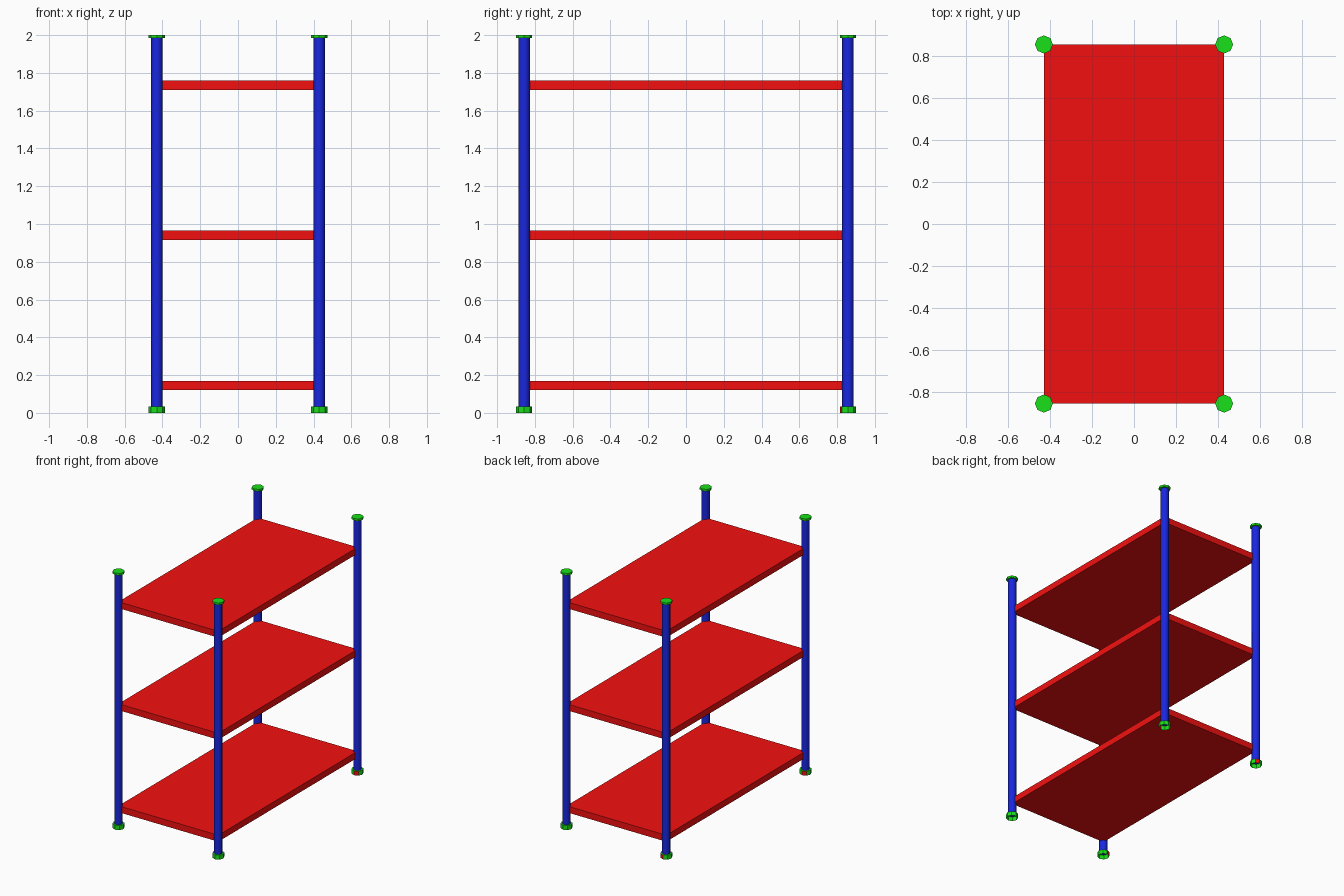
import bpy, bmesh
from math import radians, pi
from mathutils import Matrix

if "Cube" in bpy.data.objects:
    bpy.data.objects.remove(bpy.data.objects["Cube"])

PX, PY = 0.43, 0.857          # post centre positions


def material(name, rgb):
    m = bpy.data.materials.new(name)
    m.diffuse_color = (*rgb, 1)
    m.use_nodes = True
    m.node_tree.nodes["Principled BSDF"].inputs["Base Color"].default_value = m.diffuse_color
    return m


RED = material("red", (0.9, 0.005, 0.005))
BLUE = material("blue", (0.01, 0.02, 0.75))
GREEN = material("green", (0.01, 0.75, 0.01))


def finish(bm, name, mats, smooth=False):
    me = bpy.data.meshes.new(name)
    for f in bm.faces:
        f.smooth = smooth and abs(f.normal.z) < 0.9
    bm.to_mesh(me)
    bm.free()
    for m in mats:
        me.materials.append(m)
    ob = bpy.data.objects.new(name, me)
    bpy.context.collection.objects.link(ob)
    return ob


def octagon(name, x, y, z0, z1, r, mats, open_bottom=False, red_angle=None, smooth=False):
    """Eight-sided cylinder with vertices on the axes."""
    bm = bmesh.new()
    low = [bm.verts.new(Matrix.Rotation(i * pi / 4, 3, 'Z') @ Matrix.Identity(3).col[0] * r) for i in range(8)]
    for v in low:
        v.co.x += x
        v.co.y += y
        v.co.z = z0
    high = [bm.verts.new((v.co.x, v.co.y, z1)) for v in low]
    for i in range(8):
        j = (i + 1) % 8
        f = bm.faces.new((low[i], low[j], high[j], high[i]))
        if red_angle is not None and abs(i * 45 + 22.5 - red_angle % 360) < 1:
            f.material_index = 1
    bm.faces.new(high)
    if not open_bottom:
        bm.faces.new(low[::-1])
    bm.normal_update()
    return finish(bm, name, mats, smooth)


# Posts with top caps and open-bottomed feet; some feet have one red facet
red_facets = {(1, 1): -67.5, (-1, -1): 112.5, (-1, 1): 67.5}
for sx in (-1, 1):
    for sy in (-1, 1):
        tag = ("left" if sx < 0 else "right") + "_" + ("front" if sy < 0 else "back")
        x, y = sx * PX, sy * PY
        octagon("post_" + tag, x, y, 0.03, 1.99, 0.03, [BLUE], smooth=True)
        octagon("cap_" + tag, x, y, 1.984, 2.0, 0.043, [GREEN])
        octagon("foot_" + tag, x, y, 0.0, 0.034, 0.043, [GREEN, RED],
                open_bottom=True, red_angle=red_facets.get((sx, sy)))

# Three shelves reaching the post centres
for name, z in (("lower", 0.145), ("middle", 0.94), ("upper", 1.735)):
    bm = bmesh.new()
    bmesh.ops.create_cube(bm, size=1, matrix=Matrix.Translation((0, 0, z))
                          @ Matrix.Diagonal((2 * PX, 2 * PY, 0.05, 1)))
    finish(bm, "shelf_" + name, [RED])
